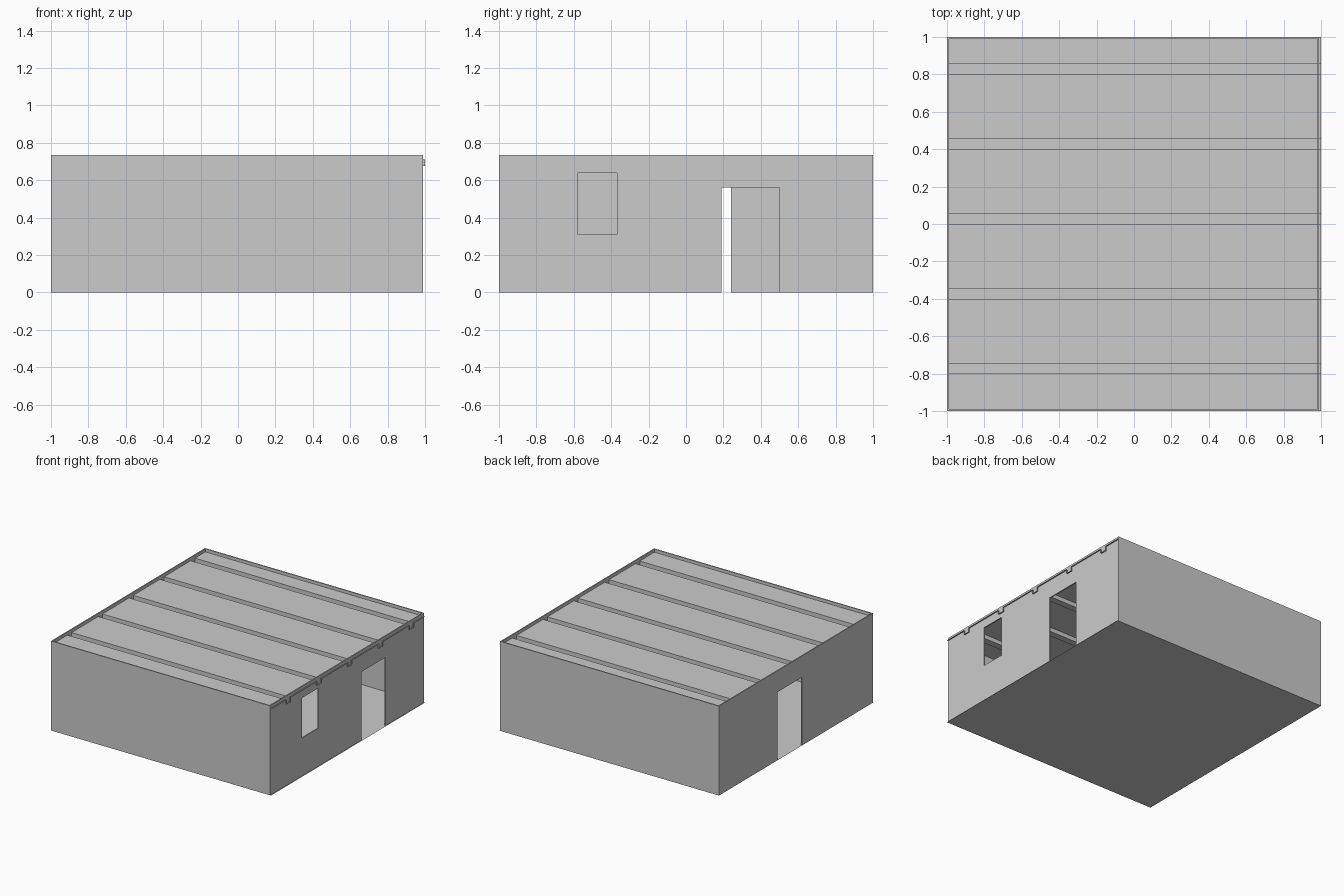
import bpy, bmesh

if "Cube" in bpy.data.objects:
    bpy.data.objects.remove(bpy.data.objects["Cube"])

H, T = 0.735, 0.01          # wall height and thickness
ROOF_Z, GROOVE_Z = 0.71, 0.675


def make_object(name, bm):
    mesh = bpy.data.meshes.new(name)
    bm.to_mesh(mesh)
    bm.free()
    obj = bpy.data.objects.new(name, mesh)
    bpy.context.collection.objects.link(obj)
    return obj


def box(name, lo, hi):
    bm = bmesh.new()
    bmesh.ops.create_cube(bm, size=1)
    for v in bm.verts:
        v.co = [(a + b) / 2 + c * (b - a) for a, b, c in zip(lo, hi, v.co)]
    return make_object(name, bm)


def wall_with_openings(name, x, y0, y1, openings):
    """Wall in the yz plane; each opening is (y0, y1, z0, z1)."""
    ys = sorted({y0, y1, *(v for o in openings for v in o[:2])})
    zs = sorted({0, H, *(v for o in openings for v in o[2:])})
    bm = bmesh.new()
    grid = [[bm.verts.new((x, y, z)) for z in zs] for y in ys]
    for i in range(len(ys) - 1):
        for j in range(len(zs) - 1):
            cy, cz = (ys[i] + ys[i + 1]) / 2, (zs[j] + zs[j + 1]) / 2
            if not any(a < cy < b and c < cz < d for a, b, c, d in openings):
                bm.faces.new((grid[i][j], grid[i + 1][j],
                              grid[i + 1][j + 1], grid[i][j + 1]))
    bmesh.ops.delete(bm, geom=[v for v in bm.verts if not v.link_faces],
                     context='VERTS')
    obj = make_object(name, bm)
    mod = obj.modifiers.new("thickness", 'SOLIDIFY')
    mod.thickness, mod.offset = T, 0


def sheet(name, profile, x0, x1):
    """Thin sheet: a yz profile swept along x."""
    bm = bmesh.new()
    rows = [[bm.verts.new((x, y, z)) for y, z in profile] for x in (x0, x1)]
    for i in range(len(profile) - 1):
        bm.faces.new((rows[0][i], rows[1][i], rows[1][i + 1], rows[0][i + 1]))
    make_object(name, bm)


# Floor
sheet("floor", [(-1, 0), (1, 0)], -1, 1)

# Solid front and back walls
box("front_wall", (-1 + T, -1, 0), (0.99 - T, -1 + T, H))
box("back_wall", (-1 + T, 1 - T, 0), (0.99, 1, H))

# Right wall with window and doorway, left wall with doorway
wall_with_openings("right_wall", 0.99 - T / 2, -1, 1 - T,
                   [(-0.58, -0.37, 0.31, 0.64), (0.19, 0.50, 0, 0.56)])
wall_with_openings("left_wall", -1 + T / 2, -1, 1,
                   [(-0.08, 0.24, 0, 0.56)])

# Roof sheet folded down into five channel beams
profile = [(-1, ROOF_Z)]
for k in range(5):
    a = -0.8 + 0.4 * k
    b = a + 0.055
    profile += [(a, ROOF_Z), (a, GROOVE_Z), (b, GROOVE_Z), (b, ROOF_Z)]
profile.append((1, ROOF_Z))
sheet("roof_with_beams", profile, -1, 1)
